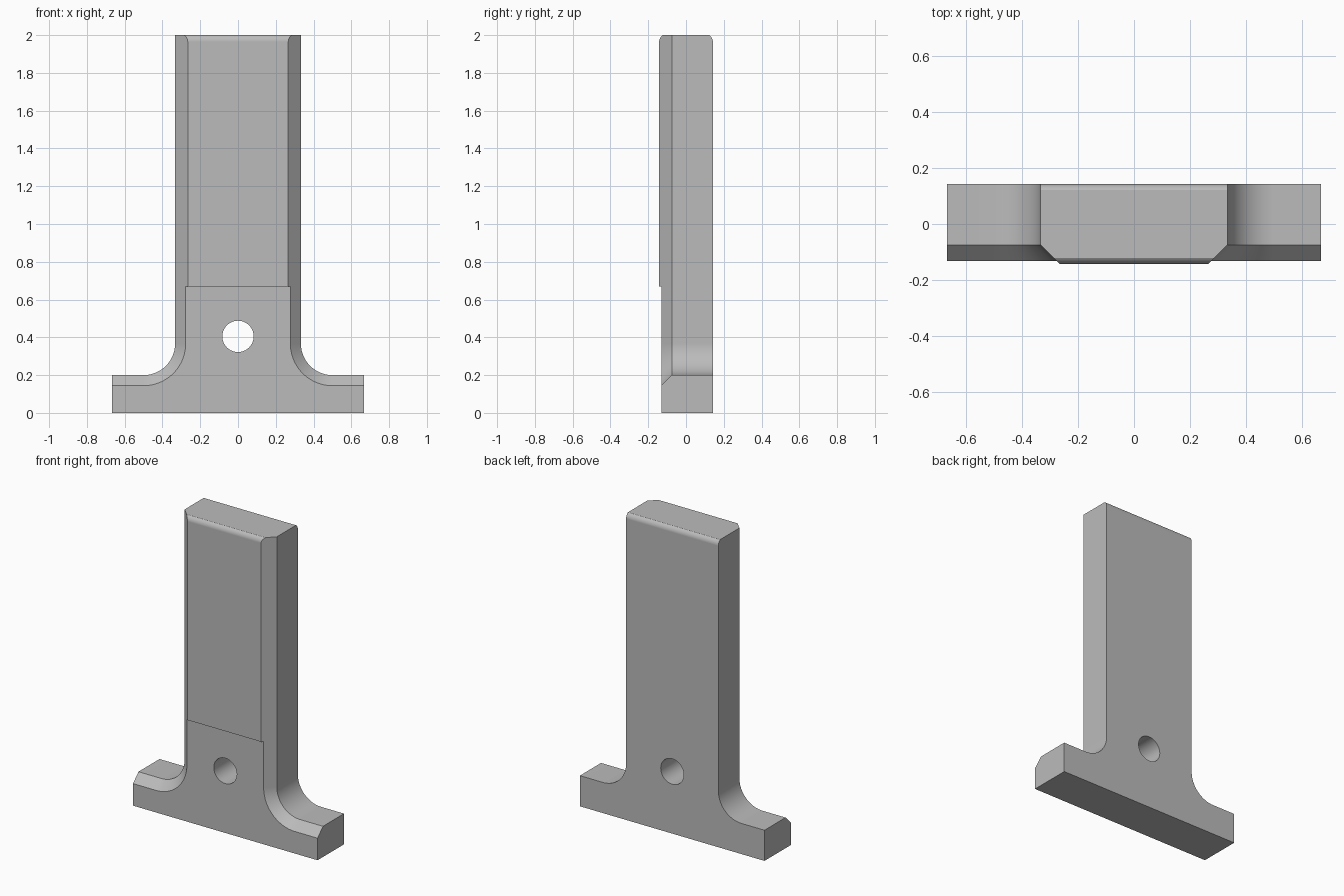
import bpy, bmesh
from math import sin, cos, radians
from mathutils import Vector

if "Cube" in bpy.data.objects:
    bpy.data.objects.remove(bpy.data.objects["Cube"], do_unlink=True)

FOOT, STEM, SHELF, FILLET = 0.666, 0.333, 0.2, 0.167
BACK, FRONT, LOWER_FRONT, BEVEL_Y = 0.142, -0.142, -0.131, -0.075
STEP_Z, TOP, EDGE_R = 0.67, 2.0, 0.04


def arc(cx, cy, r, start, end, steps):
    angles = [radians(start + (end - start) * i / steps) for i in range(steps + 1)]
    return [(cx + r * cos(a), cy + r * sin(a)) for a in angles]


def loft(name, rings):
    """Skin matching rings of points and close both ends."""
    bm = bmesh.new()
    loops = [[bm.verts.new(p) for p in ring] for ring in rings]
    n = len(loops[0])
    for a, b in zip(loops, loops[1:]):
        for i in range(n):
            j = (i + 1) % n
            bm.faces.new((a[i], a[j], b[j], b[i]))
    bm.faces.new(loops[0])
    bm.faces.new(loops[-1])
    bmesh.ops.recalc_face_normals(bm, faces=bm.faces)
    mesh = bpy.data.meshes.new(name)
    bm.to_mesh(mesh)
    bm.free()
    obj = bpy.data.objects.new(name, mesh)
    bpy.context.collection.objects.link(obj)
    return obj


def outline(inset, y):
    """Upside-down T with filleted inner corners, its upper edges inset."""
    half = [(FOOT, -0.1), (FOOT, SHELF - inset)]
    half += arc(STEM + FILLET, SHELF + FILLET, FILLET + inset, 270, 180, 20)
    half += [(STEM - inset, TOP + 0.1)]
    ring = half + [(-x, z) for x, z in reversed(half)]
    return [(x, y, z) for x, z in ring]


def boolean(target, cutter, operation):
    cutter.hide_render = True
    mod = target.modifiers.new(operation.title(), 'BOOLEAN')
    mod.operation, mod.object, mod.solver = operation, cutter, 'EXACT'
    bpy.ops.object.modifier_apply(modifier=mod.name)
    bpy.data.objects.remove(cutter, do_unlink=True)


# Oversized bracket blank with 45 degree front bevels
over = 0.03
body = loft("bracket_body", [
    outline(0, BACK + over),
    outline(0, BEVEL_Y),
    outline(BEVEL_Y - FRONT + over, FRONT - over)])
bpy.ops.object.select_all(action='DESELECT')
bpy.context.view_layer.objects.active = body
body.select_set(True)

# Side profile: stepped front, rounded top edges
side = [(LOWER_FRONT, 0), (BACK, 0)]
side += arc(BACK - EDGE_R, TOP - EDGE_R * sin(radians(60)), EDGE_R, 0, 60, 8)
side += arc(FRONT + EDGE_R, TOP - EDGE_R * sin(radians(60)), EDGE_R, 120, 180, 8)
side += [(FRONT, STEP_Z), (LOWER_FRONT, STEP_Z)]
trim = loft("side_trim", [[(x, y, z) for y, z in side] for x in (-1, 1)])
boolean(body, trim, 'INTERSECT')

# Through hole
circle = arc(0, 0.405, 0.083, 0, 360, 48)[:-1]
hole = loft("hole_cutter", [[(x, y, z) for x, z in circle] for y in (-0.5, 0.5)])
boolean(body, hole, 'DIFFERENCE')

# Single grey material
grey = bpy.data.materials.new("plain grey")
grey.use_nodes = True
grey.diffuse_color = (0.5, 0.5, 0.5, 1)
grey.node_tree.nodes["Principled BSDF"].inputs["Base Color"].default_value = (0.5, 0.5, 0.5, 1)
body.data.materials.clear()
body.data.materials.append(grey)
for face in body.data.polygons:
    face.material_index = 0

# Smooth the curves, keep the flats flat
bpy.ops.object.shade_smooth_by_angle(angle=radians(25))
weighted = body.modifiers.new("Weighted normals", 'WEIGHTED_NORMAL')
weighted.keep_sharp = True
